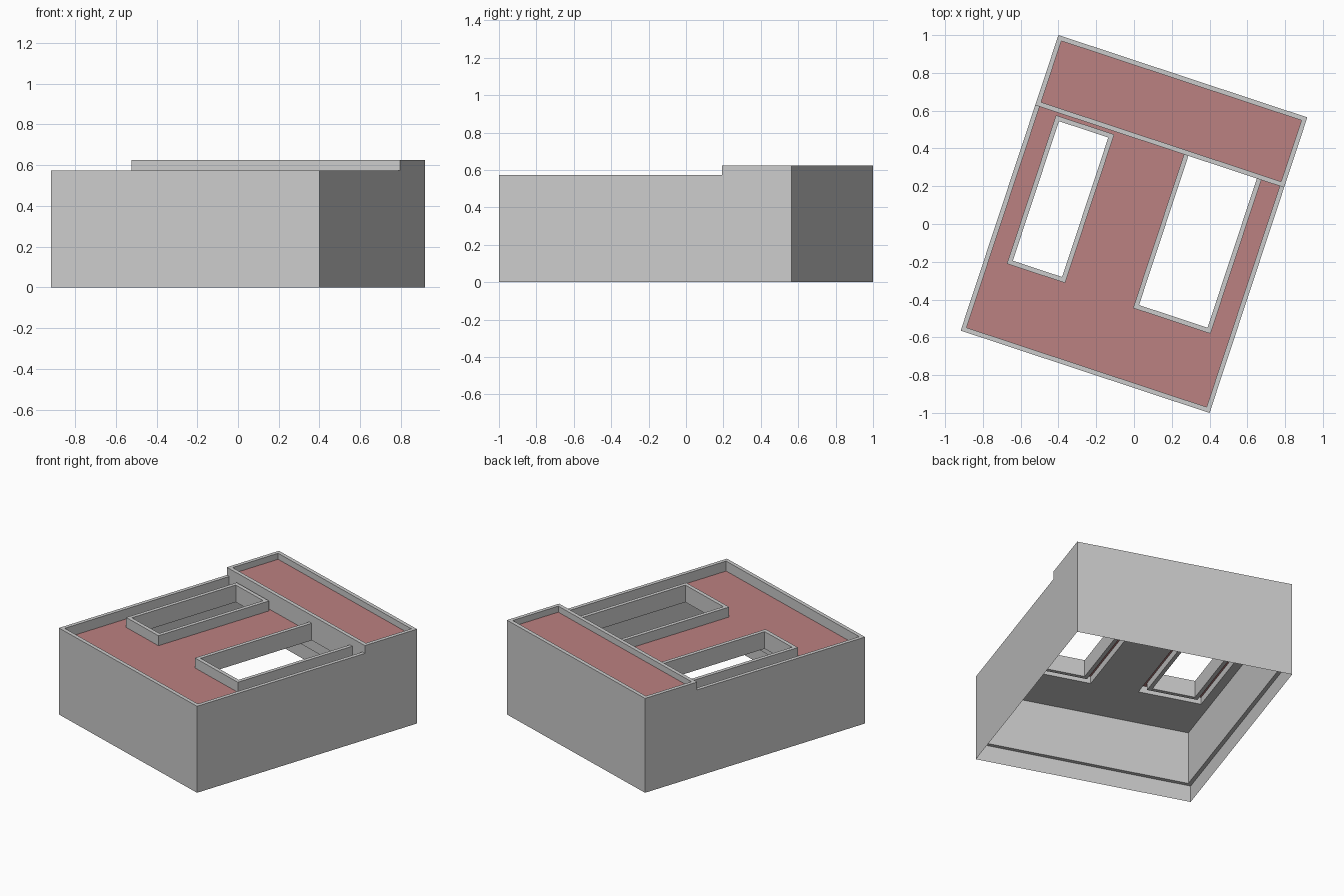
import bpy, bmesh, math

if "Cube" in bpy.data.objects:
    bpy.data.objects.remove(bpy.data.objects["Cube"])

ANGLE = math.atan2(-0.435, 1.315)    # plan rotation of the whole building
U, V, T = 0.694, 0.824, 0.025        # half width, half depth, wall thickness
STEP = 0.433                         # where the raised rear block starts
LOW, HIGH = 0.573, 0.625             # parapet tops
ROOF_LOW, ROOF_HIGH = 0.507, 0.585   # roof decks
CEIL, WALL_BASE = 0.46, 0.11

pink = bpy.data.materials.new("roof_red")
pink.diffuse_color = (0.50, 0.22, 0.22, 1)
pink.use_nodes = True
pink.node_tree.nodes["Principled BSDF"].inputs["Base Color"].default_value = pink.diffuse_color


def finish(name, bm, mat=None):
    me = bpy.data.meshes.new(name)
    bm.to_mesh(me)
    bm.free()
    ob = bpy.data.objects.new(name, me)
    bpy.context.collection.objects.link(ob)
    ob.rotation_euler.z = ANGLE
    if mat:
        me.materials.append(mat)
    return ob


def prism(name, pts, z0, z1, caps=True):
    """Extrude a plan outline; without caps it is an open sheet."""
    bm = bmesh.new()
    lo = [bm.verts.new((x, y, z0)) for x, y in pts]
    hi = [bm.verts.new((x, y, z1)) for x, y in pts]
    n = len(pts)
    for i in range(n):
        j = (i + 1) % n
        bm.faces.new((lo[i], lo[j], hi[j], hi[i]))
    if caps:
        bm.faces.new(lo[::-1])
        bm.faces.new(hi)
        bmesh.ops.recalc_face_normals(bm, faces=bm.faces)
    return finish(name, bm)


def rect(x0, x1, y0, y1):
    return [(x0, y0), (x1, y0), (x1, y1), (x0, y1)]


def u_wall(name, x0, x1, y_closed, y_open, z0, z1):
    """U-shaped wall in plan, closed at y_closed and open at y_open."""
    s = T if y_open > y_closed else -T
    prism(name, [(x0, y_open), (x0, y_closed), (x1, y_closed), (x1, y_open),
                 (x1 - T, y_open), (x1 - T, y_closed + s),
                 (x0 + T, y_closed + s), (x0 + T, y_open)], z0, z1)


def sheet(name, outer, holes, z, mat=None, up=True):
    """Flat rectangle with rectangular holes."""
    xs = sorted({v for r in [outer] + holes for v in r[:2]})
    ys = sorted({v for r in [outer] + holes for v in r[2:]})
    bm = bmesh.new()
    for x0, x1 in zip(xs, xs[1:]):
        for y0, y1 in zip(ys, ys[1:]):
            cx, cy = (x0 + x1) / 2, (y0 + y1) / 2
            if any(h[0] < cx < h[1] and h[2] < cy < h[3] for h in holes):
                continue
            vs = [bm.verts.new((x, y, z)) for x, y in rect(x0, x1, y0, y1)]
            bm.faces.new(vs if up else vs[::-1])
    bmesh.ops.remove_doubles(bm, verts=bm.verts, dist=1e-5)
    bmesh.ops.dissolve_limit(bm, angle_limit=0.01, verts=bm.verts, edges=bm.edges)
    return finish(name, bm, mat)


# Outer walls: thin skirt at the base, thick walls above with parapets
prism("base_skirt", rect(-U, U, -V, V), 0, WALL_BASE, caps=False)
u_wall("front_walls", -U, U, -V, STEP, WALL_BASE, LOW)
u_wall("rear_walls", -U, U, V, STEP, WALL_BASE, HIGH)
prism("step_wall", rect(-U + T, U - T, STEP, STEP + T), CEIL, HIGH)

# Light well curbs: left is a closed ring, right runs into the step wall
left = (-0.573, -0.248, -0.411, 0.417)
right = (0.135, 0.567, -0.424, STEP)
u_wall("left_curb", left[0], left[1], left[2], left[3] - T, CEIL, LOW)
prism("left_curb_end", rect(left[0], left[1], left[3] - T, left[3]), CEIL, LOW)
u_wall("right_curb", *right, CEIL, LOW)

# Roof decks
inner = U - T
sheet("low_roof", (-inner, inner, -V + T, STEP), [left, right], ROOF_LOW, pink)
sheet("high_roof", (-inner, inner, STEP + T, V - T), [], ROOF_HIGH, pink)

# Ceiling with wider openings around the curbs, and the edges of those openings
gap = 0.04
openings = [(h[0] - gap, h[1] + gap, h[2] - gap, STEP) for h in (left, right)]
sheet("ceiling", (-inner, inner, -V + T, STEP), openings, CEIL, up=False)
sheet("rear_ceiling", (-inner, inner, STEP + T, V - T), [], CEIL, up=False)
for side, o in zip(("left", "right"), openings):
    prism(side + "_opening_edge", rect(*o)[::-1], CEIL, ROOF_LOW, caps=False)
